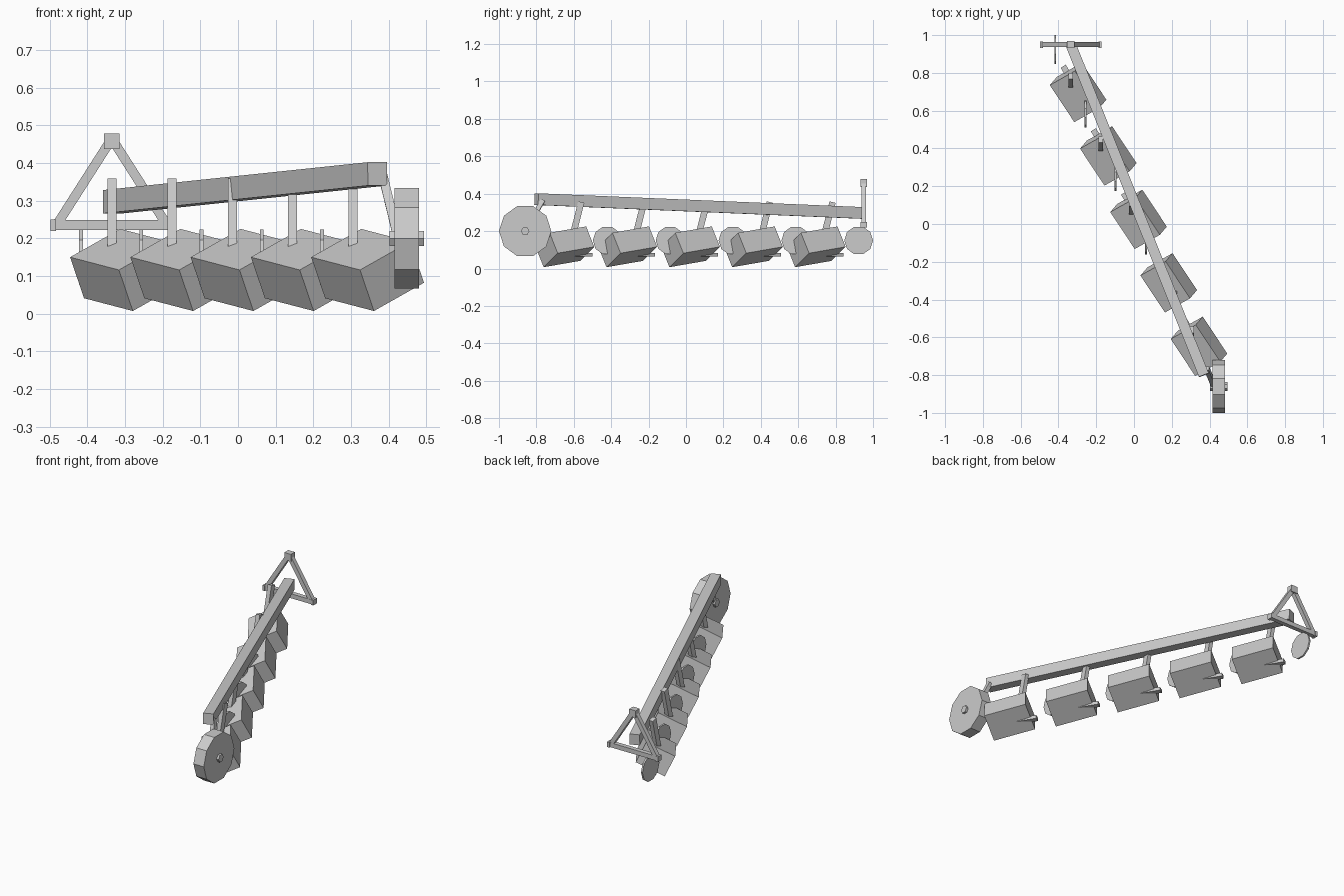
import bpy, math
from mathutils import Vector, Matrix

if "Cube" in bpy.data.objects:
    bpy.data.objects.remove(bpy.data.objects["Cube"])


def finish(ob, name):
    ob.name = name
    return ob


def oriented_box(name, center, ex, ey, size):
    """Box whose local x follows ex and whose local y leans towards ey."""
    x = Vector(ex).normalized()
    y = Vector(ey)
    y = (y - x * y.dot(x)).normalized()
    z = x.cross(y)
    rot = Matrix((x, y, z)).transposed().to_4x4()
    bpy.ops.mesh.primitive_cube_add(size=1)
    ob = finish(bpy.context.object, name)
    ob.matrix_world = Matrix.Translation(center) @ rot @ Matrix.Diagonal((*size, 1))
    return ob


def bar(name, p, q, side, width, height):
    """Square bar from p to q; width is measured along side."""
    p, q = Vector(p), Vector(q)
    return oriented_box(name, (p + q) / 2, q - p, side, ((q - p).length, width, height))


def disc(name, center, radius, width, sides):
    """Flat-sided wheel on an x axle with a corner pointing along y."""
    bpy.ops.mesh.primitive_cylinder_add(vertices=sides, radius=radius, depth=width)
    ob = finish(bpy.context.object, name)
    turn = Matrix.Rotation(math.pi / 2, 4, 'Y')
    ob.matrix_world = Matrix.Translation(center) @ turn
    return ob


# Main diagonal beam
bar("main_beam", (-0.333, 0.945, 0.297), (0.37, -0.80, 0.371), (1.74, 0.7, 0), 0.055, 0.062)

# Hitch frame: cross bar, pins, sloping legs and top block
HX, HY = -0.335, 0.95
bar("hitch_cross_bar", (HX - 0.155, HY, 0.235), (HX + 0.155, HY, 0.235), (0, 1, 0), 0.026, 0.026)
for s, label in ((-1, "left"), (1, "right")):
    bar("hitch_pin_" + label, (HX + s * 0.148, HY, 0.235), (HX + s * 0.163, HY, 0.235),
        (0, 1, 0), 0.034, 0.03)
    bar("hitch_leg_" + label, (HX + s * 0.146, HY, 0.236), (HX + s * 0.008, HY, 0.452),
        (0, 1, 0), 0.025, 0.025)
bar("hitch_top_block", (HX, HY, 0.437), (HX, HY, 0.478), (0, 1, 0), 0.036, 0.042)

# Five plough bodies stepping along the beam
A, B, C = (0.13, -0.196, -0.034), (0.044, 0.032, -0.11), (0.128, 0.075, 0.082)
for i in range(5):
    k = i - 2
    o = Vector((0.16 * k, -0.336 * k, 0))
    n = str(i + 1)
    oriented_box("mouldboard_" + n, o + Vector((0.024, 0.0245, 0.116)), A, B,
                 (0.237, 0.123, 0.17))
    bar("standard_" + n, o + Vector((-0.015, 0.06, 0.15)), o + Vector((-0.015, 0.112, 0.355)),
        (1, 0, 0), 0.024, 0.034)
    bar("landside_" + n, o + Vector((-0.055, 0.163, 0.074)), o + Vector((0.03, 0.025, 0.074)),
        (1, 0.6, 0), 0.032, 0.02)
    disc("coulter_disc_" + n, o + Vector((-0.097, 0.251, 0.15)), 0.077, 0.01, 10)

# Rear depth wheel with hub and arm
W = Vector((0.448, -0.86, 0.20))
disc("depth_wheel", W, 0.14, 0.066, 10)
disc("wheel_hub", W, 0.023, 0.092, 6)
bar("wheel_arm", (0.385, -0.765, 0.365), (0.425, -0.86, 0.20), (1, 0, 0.2), 0.024, 0.024)
